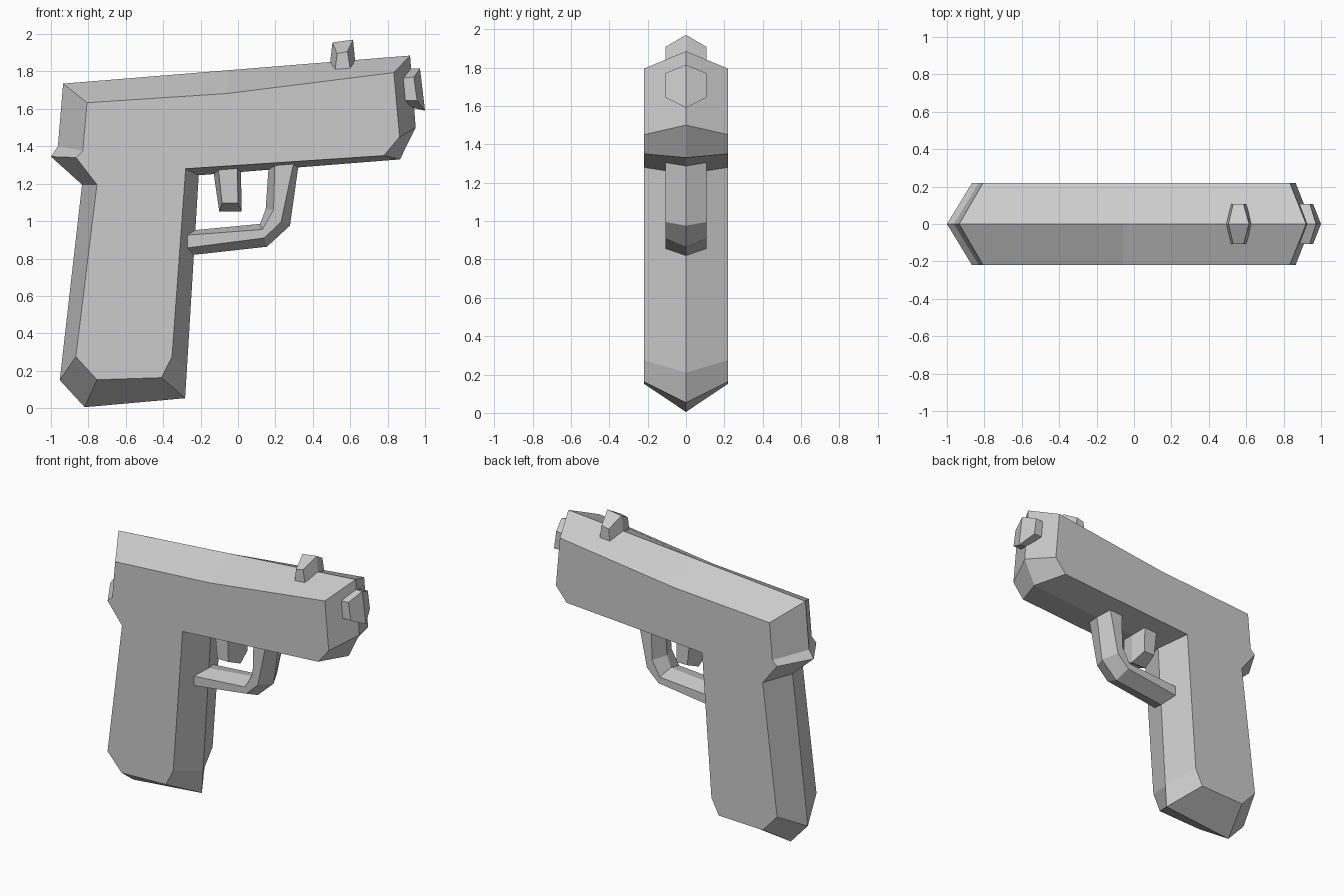
import bpy, bmesh


def ridged(name, ridge, side, w):
    """Solid with a ridge outline at y=0 and a matching flat outline at y=-w and y=+w."""
    bm = bmesh.new()
    mid = [bm.verts.new((x, 0, z)) for x, z in ridge]
    n = len(mid)
    for y in (-w, w):
        rim = [bm.verts.new((x, y, z)) for x, z in side]
        bm.faces.new(rim)
        for i in range(n):
            j = (i + 1) % n
            bm.faces.new((mid[i], mid[j], rim[j], rim[i]))
    bmesh.ops.recalc_face_normals(bm, faces=bm.faces)
    mesh = bpy.data.meshes.new(name)
    bm.to_mesh(mesh)
    bm.free()
    ob = bpy.data.objects.new(name, mesh)
    bpy.context.collection.objects.link(ob)
    return ob


# Slide and grip in one body
ridged("body",
       [(-.935, 1.735), (-.06, 1.806), (.92, 1.885), (.95, 1.5), (.866, 1.33),
        (-.21, 1.245), (-.273, .21), (-.283, .053), (-.82, .005), (-.953, .15),
        (-.834, 1.195), (-1.0, 1.345), (-.963, 1.4)],
       [(-.807, 1.633), (-.06, 1.682), (.833, 1.794), (.864, 1.45), (.78, 1.35),
        (-.28, 1.28), (-.353, .275), (-.41, .163), (-.754, .152), (-.867, .275),
        (-.754, 1.195), (-.866, 1.34), (-.83, 1.375)], .22)

# Front sight
ridged("front_sight",
       [(.505, 1.955), (.615, 1.97), (.632, 1.80), (.487, 1.80)],
       [(.53, 1.895), (.585, 1.907), (.61, 1.75), (.513, 1.75)], .108)

# Muzzle stub
ridged("muzzle",
       [(.893, 1.815), (.973, 1.815), (1.0, 1.59), (.915, 1.61)],
       [(.84, 1.762), (.94, 1.77), (.957, 1.645), (.85, 1.645)], .108)

# Trigger
ridged("trigger",
       [(-.135, 1.29), (.015, 1.29), (.02, 1.05), (-.10, 1.05)],
       [(-.11, 1.32), (-.005, 1.32), (0, 1.097), (-.085, 1.097)], .108)

# Trigger guard
ridged("trigger_guard",
       [(-.235, .82), (.155, .863), (.278, .976), (.325, 1.31),
        (.165, 1.31), (.148, 1.065), (.118, .985), (-.25, .95)],
       [(-.27, .857), (.14, .91), (.23, .995), (.297, 1.31),
        (.197, 1.31), (.19, 1.06), (.13, .955), (-.27, .925)], .108)
